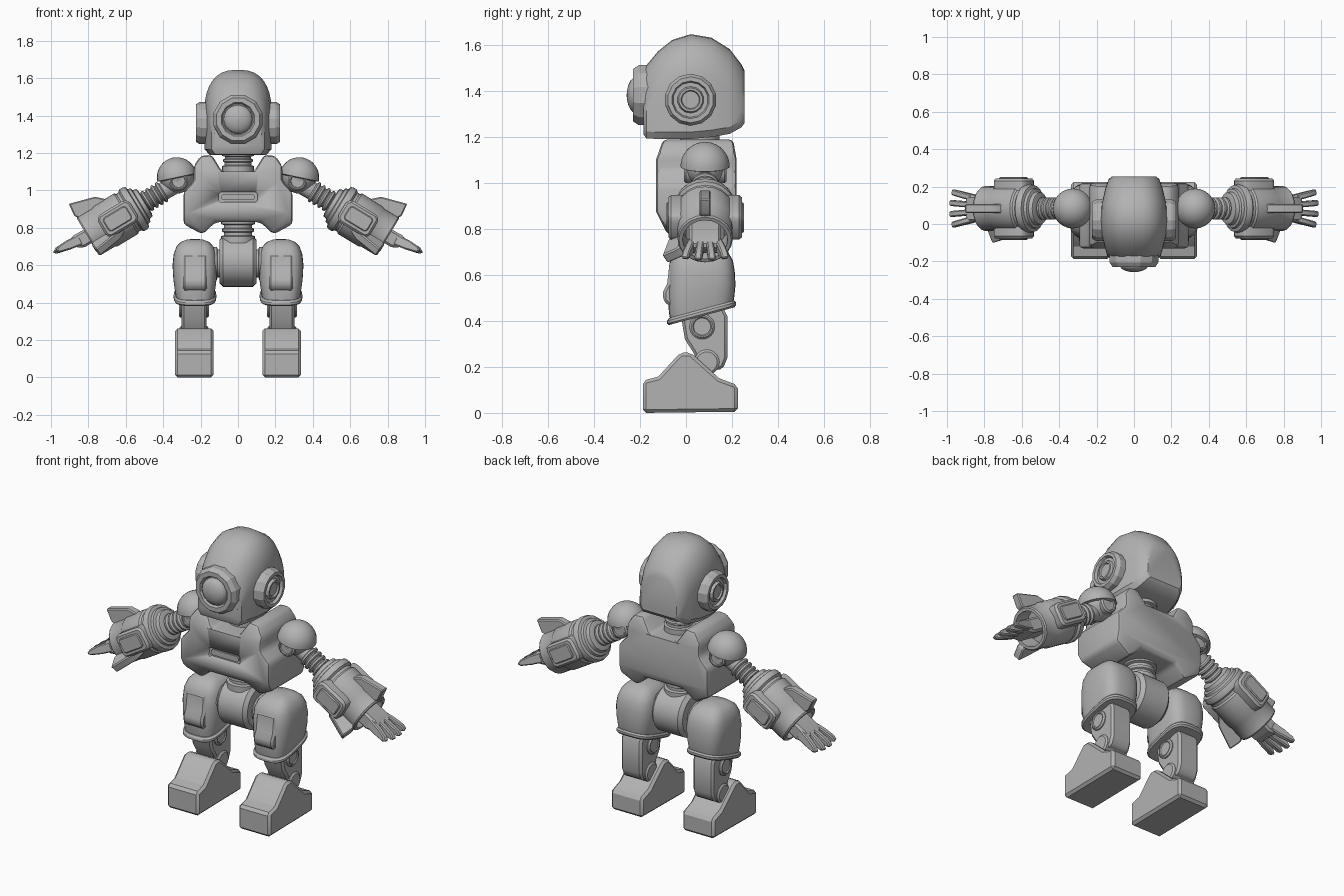
import bpy, bmesh, math
from mathutils import Matrix, Vector

if "Cube" in bpy.data.objects:
    bpy.data.objects.remove(bpy.data.objects["Cube"])

grey = bpy.data.materials.new("plain_grey")
grey.diffuse_color = (0.45, 0.45, 0.45, 1)
grey.use_nodes = True
grey.node_tree.nodes["Principled BSDF"].inputs["Base Color"].default_value = grey.diffuse_color
I = Matrix.Identity(4)
SWAP = Matrix(((0, 1, 0, 0), (1, 0, 0, 0), (0, 0, 1, 0), (0, 0, 0, 1)))  # side profiles
T = Matrix.Translation


def rot(deg, axis):
    return Matrix.Rotation(math.radians(deg), 4, axis)


def finish(name, bm, mirror=False, bevel=0, segs=1, angle=32):
    bmesh.ops.remove_doubles(bm, verts=bm.verts, dist=1e-5)
    bmesh.ops.recalc_face_normals(bm, faces=bm.faces)
    if bevel:
        edges = [e for e in bm.edges if e.calc_face_angle(0) > math.radians(33)]
        bmesh.ops.bevel(bm, geom=edges, offset=bevel, segments=segs, profile=0.5,
                        affect='EDGES', clamp_overlap=True)
        bmesh.ops.recalc_face_normals(bm, faces=bm.faces)
    me = bpy.data.meshes.new(name)
    bm.to_mesh(me)
    bm.free()
    me.materials.append(grey)
    ob = bpy.data.objects.new(name, me)
    bpy.context.collection.objects.link(ob)
    bpy.ops.object.select_all(action='DESELECT')
    ob.select_set(True)
    bpy.context.view_layer.objects.active = ob
    bpy.ops.object.shade_smooth_by_angle(angle=math.radians(angle))
    if mirror:
        ob.modifiers.new("Mirror", 'MIRROR').use_mirror_merge = False
    return ob


def loft(name, rings, mat=I, **kw):
    bm = bmesh.new()
    loops = [[bm.verts.new(mat @ Vector(p)) for p in ring] for ring in rings]
    n = len(loops[0])
    for a, b in zip(loops, loops[1:]):
        for i in range(n):
            bm.faces.new((a[i], a[(i + 1) % n], b[(i + 1) % n], b[i]))
    bm.faces.new(loops[0])
    bm.faces.new(loops[-1])
    return finish(name, bm, **kw)


def lathe(name, profile, mat=I, seg=24, **kw):
    # profile of (radius, height) turned around local z
    rings = [[(max(r, .001) * math.cos(math.tau * i / seg),
               max(r, .001) * math.sin(math.tau * i / seg), h) for i in range(seg)]
             for r, h in profile]
    return loft(name, rings, mat, **kw)


def prism(name, poly, c0, c1, mat=I, cuts=(), warp=None, **kw):
    # polygon in the local xz plane pushed along local y
    bm = bmesh.new()
    a, b = [[bm.verts.new((p, c, q)) for p, q in poly] for c in (c0, c1)]
    n = len(poly)
    for i in range(n):
        bm.faces.new((a[i], a[(i + 1) % n], b[(i + 1) % n], b[i]))
    bm.faces.new(a)
    bm.faces.new(b)
    for z in cuts:
        bmesh.ops.bisect_plane(bm, geom=bm.verts[:] + bm.edges[:] + bm.faces[:],
                               plane_co=(0, 0, z), plane_no=(0, 0, 1))
    if warp:
        for v in bm.verts:
            v.co = warp(v.co)
    bm.transform(mat)
    return finish(name, bm, **kw)


def rect(x0, x1, z0, z1, c):
    return [(x0 + c, z0), (x1 - c, z0), (x1, z0 + c), (x1, z1 - c),
            (x1 - c, z1), (x0 + c, z1), (x0, z1 - c), (x0, z0 + c)]


def slotted_disc(name, r, mat, slot_deg):
    lathe(name, [(r, -.04), (r, .006), (r - .008, .014), (r - .014, .014),
                 (r - .018, .009), (0, .009)], mat, mirror=True)
    prism(name + "_slot", rect(-.011, .011, -r * .6, r * .6, .008), .004, .016,
          mat @ rot(slot_deg, 'Z') @ rot(90, 'X') @ Matrix.Scale(-1, 4, (0, 1, 0)), mirror=True)


# Head: domed sections along y
def head_ring(y, w, zb, zt):
    half = [(w * .86, zb), (w, zb + .03)]
    half += [(w * math.cos(a) ** .75, zt - .2 + .2 * math.sin(a))
             for a in [math.pi / 2 * i / 8 for i in range(8)]]
    return [(x, y, z) for x, z in half] + [(0, y, zt)] + [(-x, y, z) for x, z in half[::-1]]


loft("head", [head_ring(*s) for s in (
    (-.185, .125, 1.21, 1.49), (-.172, .142, 1.192, 1.51), (-.12, .157, 1.19, 1.572),
    (-.06, .172, 1.19, 1.62), (.02, .178, 1.19, 1.645), (.11, .172, 1.198, 1.63),
    (.19, .153, 1.212, 1.58), (.24, .135, 1.24, 1.515), (.255, .118, 1.26, 1.485))])
# Eye and ear discs
lathe("eye_ring", [(.135, -.05), (.135, .025), (.118, .05), (.092, .05), (.084, .035), (0, .035)],
      T((0, -.18, 1.38)) @ rot(90, 'X') @ rot(15, 'Z'), seg=12, angle=20)
lathe("eye_lens", [(.078, .03), (.076, .048), (.065, .06), (.045, .07), (.022, .076), (0, .078)],
      T((0, -.18, 1.38)) @ rot(90, 'X'), angle=40)
lathe("ear_disc", [(.113, -.07), (.113, .025), (.1, .045), (.082, .045), (.076, .03),
                   (.058, .03), (.052, .045), (.042, .045), (.038, .036), (0, .036)],
      T((.18, .02, 1.36)) @ rot(90, 'Y'), seg=14, angle=20, mirror=True)
# Neck and waist
lathe("neck", [(.085, 1.02), (.085, 1.13), (.072, 1.135), (.072, 1.15), (.08, 1.155),
               (.08, 1.165), (.07, 1.17), (.07, 1.18), (.085, 1.185), (.085, 1.22)], T((0, .06, 0)))
lathe("waist", [(.09, .72), (.09, .755), (.075, .76), (.075, .775), (.085, .78), (.085, .795),
                (.075, .8), (.075, .815), (.09, .82), (.09, .86)], T((0, .05, 0)))

# Torso with a chest slot
half = [(.085, 1.1), (.14, 1.19), (.2, 1.185), (.237, 1.13), (.237, 1.05),
        (.292, .99), (.292, .82), (.19, .765), (.12, .83)]


def torso_shape(co):
    low, high = max(0, .875 - co.z) * .5, max(0, co.z - 1.1) * .35
    s = 1 if co.y < 0 else -.5
    return Vector((co.x, co.y + s * (low + high), co.z))


torso = prism("torso", half + [(-x, z) for x, z in half[::-1]], -.13, .22,
              cuts=(.875, 1.1), warp=torso_shape, bevel=.02, segs=2)
cutter = prism("chest_slot_cutter", rect(-.105, .105, .937, .992, .012), -.16, -.115)
cutter.hide_render = True
cutter.hide_set(True)
cut = torso.modifiers.new("Slot", 'BOOLEAN')
cut.object = cutter
cut.solver = 'EXACT'
prism("chest_slot_plate", rect(-.09, .09, .948, .981, .01), -.125, -.1)

# Pelvis barrel and hip axles
lathe("pelvis", [(.115, -.1), (.135, -.08), (.135, .08), (.115, .1)],
      T((0, .06, .62)) @ rot(90, 'Y'), seg=32)
lathe("hip_axle", [(.075, .08), (.075, .11), (.088, .112), (.088, .17), (.08, .2)],
      T((0, .06, .61)) @ rot(90, 'Y'), mirror=True)


# Thighs: rounded sections with a rim that dips to the front
def leg_ring(z, hx, hy, tilt):
    pts = []
    for i in range(28):
        c, s = math.cos(math.tau * i / 28), math.sin(math.tau * i / 28)
        x, y = [math.copysign(abs(v) ** .6, v) for v in (c, s)]
        pts.append((.23 + hx * x, .068 + hy * y, z + tilt * hy * y))
    return pts


loft("thigh", [leg_ring(*s) for s in (
    (.43, .1, .135, .27), (.47, .108, .142, .25), (.53, .116, .147, .18), (.6, .12, .144, .08),
    (.66, .114, .136, 0), (.7, .099, .115, 0), (.725, .075, .083, 0), (.737, .043, .047, 0),
    (.741, .01, .01, 0))], mirror=True)
loft("thigh_rim", [leg_ring(*s) for s in (
    (.42, .095, .13, .27), (.42, .108, .142, .27), (.428, .114, .15, .27), (.44, .114, .15, .27),
    (.45, .106, .142, .27))], mirror=True)
prism("knee_plate", [(-.06, .455), (-.098, .485), (-.1, .525), (-.082, .56), (-.07, .66), (0, .66),
                     (0, .455)], .165, .295, SWAP, bevel=.012, mirror=True)
# Shins, joints and feet
prism("shin", [(-.03, .47), (-.005, .32), (.03, .265), (.07, .18), (.16, .19), (.18, .24),
               (.18, .42), (.15, .48)], .168, .302, SWAP, bevel=.012, mirror=True)
for side in (1, -1):
    face = rot(90 * side, 'Y')
    slotted_disc("knee_disc_" + ("outer" if side > 0 else "inner"), .055,
                 T((.235 + side * .067, .07, .375)) @ face, 40 * side)
lathe("ankle", [(.045, -.078), (.055, -.07), (.055, .07), (.045, .078)],
      T((.235, .09, .22)) @ rot(90, 'Y'), mirror=True)
prism("foot", [(-.187, 0), (.225, .005), (.225, .12), (.145, .15), (.02, .262), (-.025, .262),
               (-.12, .158), (-.187, .14)], .13, .337, SWAP, bevel=.014, mirror=True)

# Shoulders
SH = Vector((.328, .083, 1.075))
lathe("shoulder_ball", [(.092 * math.sin(math.pi * i / 14), -.092 * math.cos(math.pi * i / 14))
                        for i in range(15)], T(SH), mirror=True)
lathe("shoulder_cap", [(.09, -.01)] + [(.107 * math.cos(math.pi / 18 * i),
                                        .107 * math.sin(math.pi / 18 * i) - .005)
                                       for i in range(10)],
      T(SH) @ rot(12, 'Y'), mirror=True)
for side in (1, -1):
    slotted_disc("shoulder_disc_" + ("front" if side > 0 else "back"), .052,
                 T((.318, .083 - side * .078, 1.05)) @ rot(90 * side, 'X'), -40 * side)

# Arm frame: local z runs down the arm, local x is its upper side
ARM = T((.325, .083, 1.04)) @ rot(121, 'Y') @ rot(180, 'Z')
bellows = [(.05, .03)]
for k in range(5):
    t = .085 + k * .03
    bellows += [(.048, t), (.06, t + .007), (.06, t + .017), (.048, t + .024)]
lathe("arm_bellows", bellows + [(.05, .26)], ARM, mirror=True)
lathe("forearm", [(.07, .2), (.085, .205), (.09, .225), (.105, .23), (.108, .245), (.125, .25),
                  (.13, .265), (.13, .285), (.118, .295), (.118, .31), (.126, .32), (.126, .45),
                  (.12, .46), (.12, .55), (.114, .558), (.098, .558), (.095, .46), (0, .46)],
      ARM, seg=20, mirror=True)
# Forearm plates front and back
for side, label in ((1, "front"), (-1, "back")):
    place = ARM @ Matrix.Scale(side, 4, (0, 1, 0))
    prism("forearm_plate_" + label, rect(-.068, .068, .27, .47, .02), .08, .16, place,
          bevel=.012, mirror=True)
    prism("forearm_panel_" + label, rect(-.042, .042, .3, .445, .012), .15, .168, place,
          bevel=.005, mirror=True)
# Fins: one on top, one low at the front
for deg, label in ((0, "top"), (120, "lower")):
    prism("forearm_fin_" + label, [(.1, .37), (.125, .375), (.163, .415), (.203, .555),
                                   (.13, .562), (.1, .54)],
          -.024, .024, ARM @ rot(deg, 'Z'), bevel=.006, mirror=True)

# Hands: palm and four spread fingers
prism("palm", [(-.04, .45), (.04, .45), (.045, .62), (.03, .66), (-.02, .64), (-.04, .6)],
      -.07, .07, ARM, bevel=.012, mirror=True)
for k in range(4):
    s = k - 1.5
    place = ARM @ T((.008, s * .036, .6)) @ rot(-s * 9, 'X') @ rot(6, 'Y')
    prism("finger_%d" % (k + 1), [(-.03, 0), (.028, 0), (.026, .07), (.016, .14 - abs(s) * .008),
                                  (-.002, .168 - abs(s) * .01), (-.016, .15 - abs(s) * .01),
                                  (-.026, .07)],
          -.016, .016, place, bevel=.006, mirror=True)
